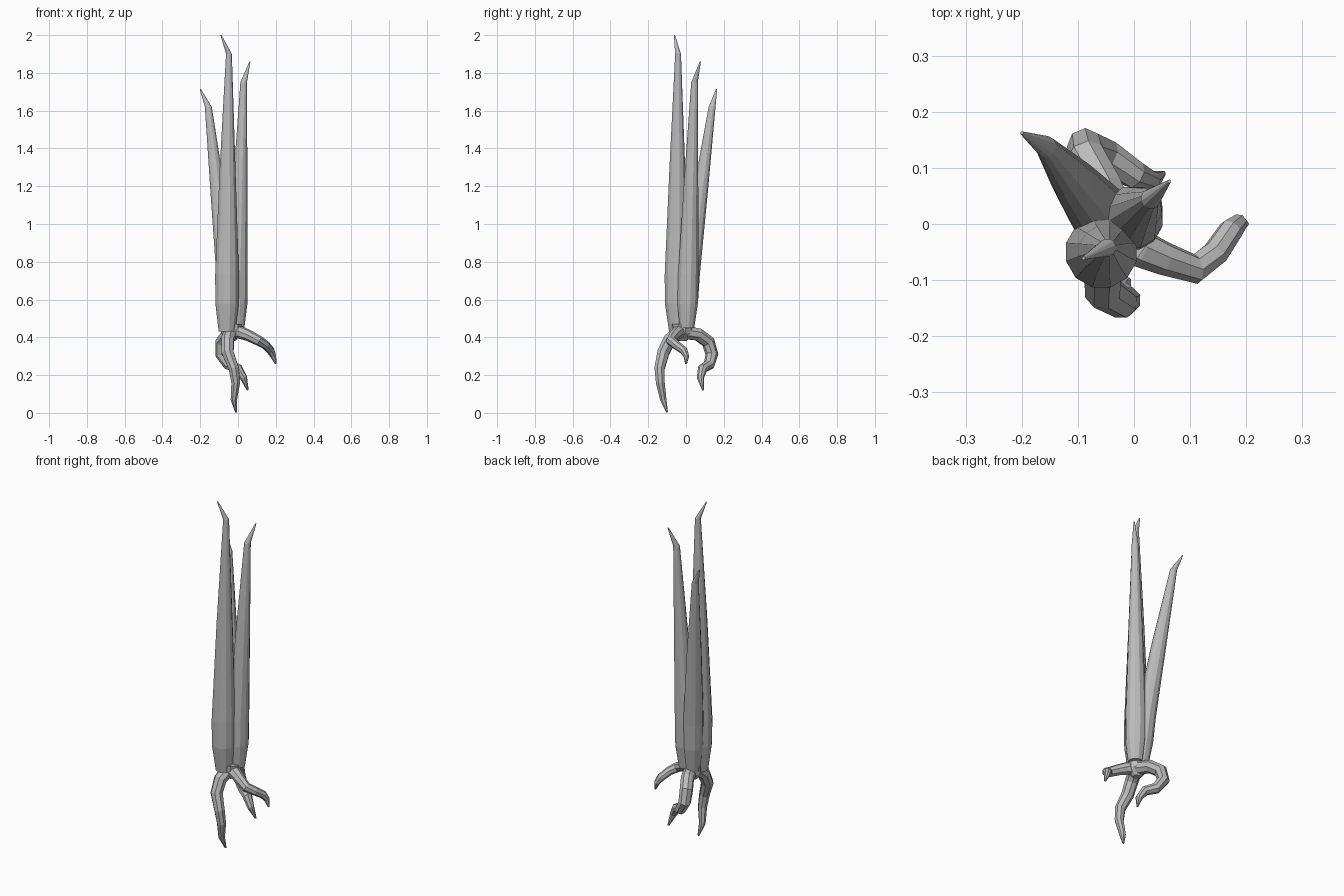
import bpy, bmesh, math
from mathutils import Vector

cube = bpy.data.objects.get("Cube")
if cube:
    bpy.data.objects.remove(cube, do_unlink=True)

GREY = (0.5, 0.5, 0.5, 1.0)
mat = bpy.data.materials.new("plain grey")
mat.use_nodes = True
mat.diffuse_color = GREY
mat.node_tree.nodes["Principled BSDF"].inputs["Base Color"].default_value = GREY


def tube(name, path, sides, level=False):
    """Flat-shaded tapering tube through (x, y, z, radius) stations, capped at both ends."""
    pts = [Vector(p[:3]) for p in path]
    bm = bmesh.new()
    rings = []
    side = Vector((1, 0, 0))
    for i, p in enumerate(pts):
        before = (p - pts[max(i - 1, 0)]).normalized()
        after = (pts[min(i + 1, len(pts) - 1)] - p).normalized()
        axis = Vector((0, 0, 1)) if level else (before + after).normalized()
        # carry the ring frame along the path without twist
        side = (side - axis * side.dot(axis)).normalized()
        other = axis.cross(side)
        ring = []
        for k in range(sides):
            a = 2 * math.pi * (k + 0.5) / sides
            ring.append(bm.verts.new(p + path[i][3] * (math.cos(a) * side + math.sin(a) * other)))
        rings.append(ring)
    for lower, upper in zip(rings, rings[1:]):
        for k in range(sides):
            n = (k + 1) % sides
            bm.faces.new((lower[k], lower[n], upper[n], upper[k]))
    bm.faces.new(rings[0][::-1])
    bm.faces.new(rings[-1])
    bmesh.ops.recalc_face_normals(bm, faces=bm.faces)
    mesh = bpy.data.meshes.new(name)
    bm.to_mesh(mesh)
    bm.free()
    mesh.materials.append(mat)
    obj = bpy.data.objects.new(name, mesh)
    bpy.context.collection.objects.link(obj)
    return obj


# Tall spikes: narrow foot, swollen base, long taper, hooked tip
tube("tall_spike", [
    (-0.058, -0.045, 0.43, 0.046), (-0.058, -0.05, 0.58, 0.064), (-0.058, -0.05, 0.73, 0.065),
    (-0.055, -0.046, 1.30, 0.043), (-0.048, -0.042, 1.90, 0.016), (-0.09, -0.061, 2.0, 0.003)], 12, True)
tube("middle_spike", [
    (-0.005, 0.005, 0.45, 0.040), (-0.004, 0.009, 0.58, 0.056), (-0.003, 0.012, 0.73, 0.056),
    (0.013, 0.028, 1.25, 0.038), (0.030, 0.045, 1.75, 0.018), (0.063, 0.076, 1.86, 0.003)], 12, True)
tube("short_spike", [
    (-0.045, 0.0, 0.44, 0.040), (-0.052, 0.010, 0.58, 0.055), (-0.062, 0.020, 0.73, 0.055),
    (-0.108, 0.078, 1.18, 0.040), (-0.157, 0.138, 1.62, 0.019), (-0.200, 0.162, 1.715, 0.003)], 12, True)

# Curling roots under the spikes
tube("left_root", [
    (-0.03, -0.02, 0.43, 0.038), (0.015, -0.045, 0.425, 0.034), (0.055, -0.062, 0.41, 0.030),
    (0.11, -0.080, 0.382, 0.027), (0.145, -0.052, 0.36, 0.024), (0.172, -0.012, 0.33, 0.022),
    (0.187, 0.002, 0.30, 0.016), (0.20, 0.0, 0.26, 0.005)], 8)
tube("front_root", [
    (-0.035, -0.025, 0.435, 0.038), (-0.055, -0.085, 0.39, 0.036), (-0.055, -0.120, 0.32, 0.034),
    (-0.022, -0.140, 0.235, 0.029), (-0.012, -0.136, 0.16, 0.025), (-0.022, -0.120, 0.07, 0.018),
    (-0.01, -0.10, 0.003, 0.005)], 8)
tube("back_root", [
    (-0.03, 0.0, 0.425, 0.038), (-0.055, 0.065, 0.415, 0.036), (-0.085, 0.118, 0.375, 0.036),
    (-0.087, 0.137, 0.31, 0.034), (-0.05, 0.122, 0.255, 0.030), (0.0, 0.088, 0.235, 0.026),
    (0.03, 0.076, 0.185, 0.019), (0.052, 0.090, 0.12, 0.005)], 8)

# Hidden joint that ties roots and spikes together
tube("crown", [
    (-0.035, -0.018, 0.38, 0.022), (-0.035, -0.02, 0.42, 0.055), (-0.035, -0.02, 0.47, 0.06)], 10, True)
